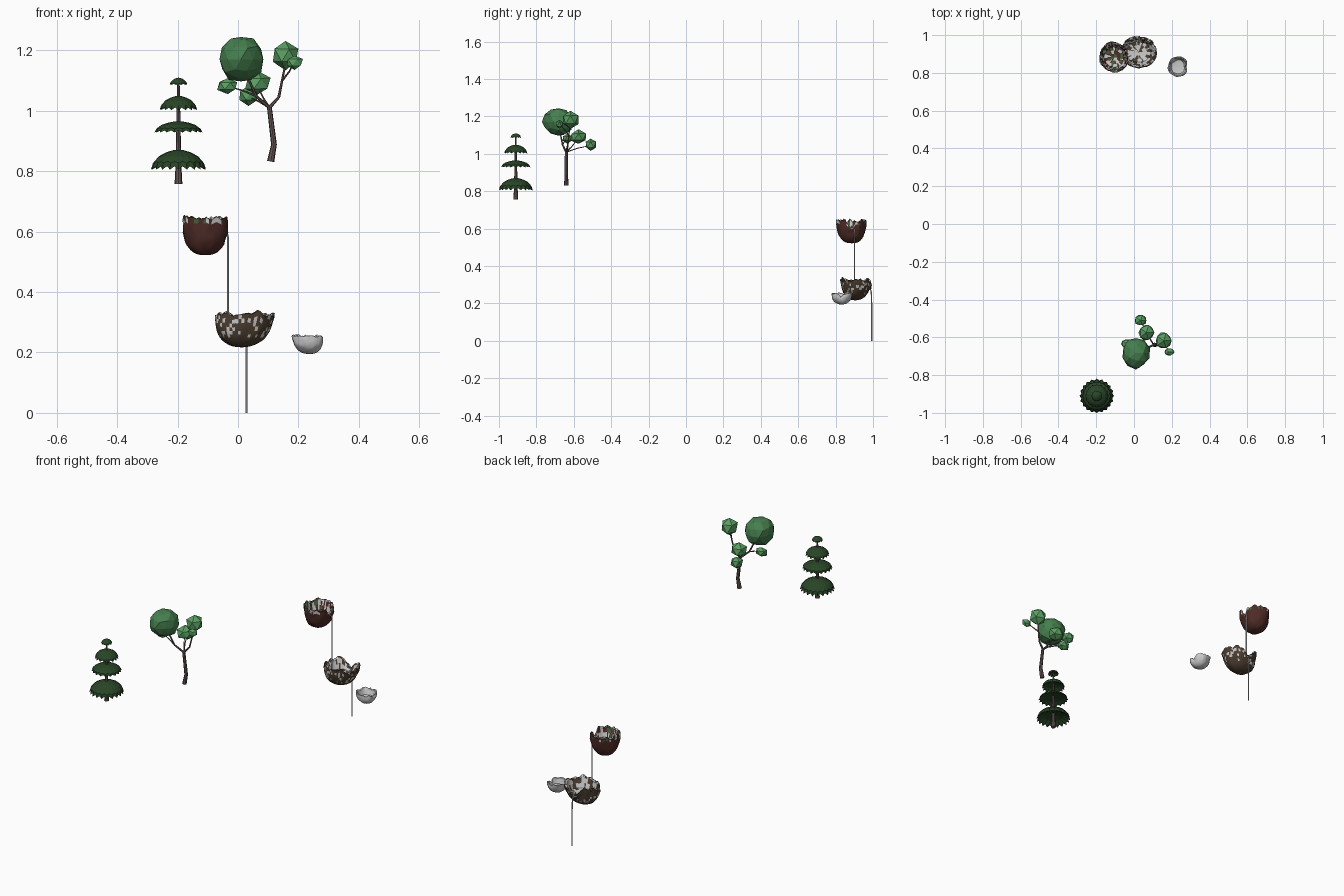
import bpy, bmesh, math, random
from mathutils import Vector, noise

if "Cube" in bpy.data.objects:
    bpy.data.objects.remove(bpy.data.objects["Cube"])

random.seed(4)


def material(name, rgb):
    m = bpy.data.materials.new(name)
    m.diffuse_color = (*rgb, 1)
    m.use_nodes = True
    m.node_tree.nodes["Principled BSDF"].inputs["Base Color"].default_value = m.diffuse_color
    return m


PINE = material("pine_green", (0.022, 0.06, 0.02))
LEAF = material("leaf_green", (0.06, 0.21, 0.075))
LIGHT = material("light_leaf_green", (0.1, 0.34, 0.12))
BARK = material("bark", (0.14, 0.095, 0.09))
RED = material("red_rock", (0.08, 0.025, 0.02))
BROWN = material("brown_rock", (0.075, 0.05, 0.03))
STONE = material("grey_stone", (0.55, 0.55, 0.55))
MOSS = material("moss", (0.06, 0.12, 0.05))


def finish(name, bm, mats=()):
    bmesh.ops.recalc_face_normals(bm, faces=bm.faces)
    me = bpy.data.meshes.new(name)
    bm.to_mesh(me)
    bm.free()
    for m in mats:
        me.materials.append(m)
    ob = bpy.data.objects.new(name, me)
    bpy.context.collection.objects.link(ob)
    return ob


def skin(bm, rings, cap_ends=False):
    n = len(rings[0])
    vs = [[bm.verts.new(p) for p in r] for r in rings]
    for a, b in zip(vs, vs[1:]):
        for i in range(n):
            j = (i + 1) % n
            bm.faces.new((a[i], a[j], b[j], b[i]))
    if cap_ends:
        bm.faces.new(vs[0])
        bm.faces.new(vs[-1])


def tube(name, pts, radii, sides=7, mat=None):
    pts = [Vector(p) for p in pts]
    rings = []
    for i, (p, r) in enumerate(zip(pts, radii)):
        d = (pts[min(i + 1, len(pts) - 1)] - pts[max(i - 1, 0)]).normalized()
        u = d.cross(Vector((0, 1, 0))).normalized() if abs(d.y) < 0.9 else Vector((1, 0, 0))
        v = d.cross(u)
        rings.append([p + r * (math.cos(a) * u + math.sin(a) * v)
                      for a in (2 * math.pi * k / sides for k in range(sides))])
    bm = bmesh.new()
    skin(bm, rings, True)
    return finish(name, bm, [mat] if mat else [])


# Pine: tapered trunk and scalloped foliage tiers
PX, PY = -0.197, -0.91
tube("pine_trunk", [(PX, PY, 0.757), (PX, PY, 0.82), (PX, PY, 1.095)], [0.013, 0.0095, 0.004], 8, BARK)


def pine_tier(name, z, r, h, teeth):
    n = teeth * 2
    rings = []
    # underside first, then over the skirt edge to the top
    for f, g, wave in ((0.05, 0.55, 0), (0.6, 0.35, 0), (1, 0.0, 1), (0.93, 0.32, 0.6),
                       (0.74, 0.62, 0.3), (0.45, 0.85, 0.1), (0.2, 0.97, 0), (0.02, 1, 0)):
        ring = []
        for i in range(n):
            a = 2 * math.pi * i / n
            odd = i % 2
            rr = r * f * (1 - 0.09 * wave * odd)
            ring.append((PX + rr * math.cos(a), PY + rr * math.sin(a), z + h * g + 0.17 * h * wave * odd))
        rings.append(ring)
    bm = bmesh.new()
    skin(bm, rings, True)
    finish(name, bm, [PINE])


for i, (z, r, h, t) in enumerate(((0.805, 0.091, 0.066, 20), (0.928, 0.079, 0.037, 18),
                                  (1.002, 0.062, 0.047, 16), (1.085, 0.029, 0.024, 10))):
    pine_tier(f"pine_tier_{i + 1}", z, r, h, t)

# Broadleaf tree: bent trunk, branches, faceted leaf clumps
FORK = (0.104, -0.64, 1.01)
tube("tree_trunk", [(0.108, -0.64, 0.832), (0.119, -0.64, 0.888), FORK], [0.012, 0.0095, 0.008], 8, BARK)
branches = [
    [FORK, (0.135, -0.632, 1.045), (0.158, -0.62, 1.16)],
    [FORK, (0.06, -0.66, 1.048), (0.015, -0.68, 1.15)],
    [FORK, (0.085, -0.61, 1.04), (0.06, -0.57, 1.09)],
    [FORK, (0.07, -0.58, 1.03), (0.035, -0.51, 1.045)],
    [(0.06, -0.66, 1.048), (0.02, -0.65, 1.065), (-0.03, -0.635, 1.08)],
    [(0.147, -0.627, 1.1), (0.17, -0.65, 1.13), (0.185, -0.675, 1.16)],
]
for i, pts in enumerate(branches):
    k = 0.006 if i < 2 else 0.0035
    tube(f"tree_branch_{i + 1}", pts, [k, k * 0.8, k * 0.5], 6, BARK)


def clump(name, c, s, sub, mat):
    bm = bmesh.new()
    bmesh.ops.create_icosphere(bm, subdivisions=sub, radius=1)
    for v in bm.verts:
        d = v.co * random.uniform(0.9, 1.06)
        v.co = Vector(c) + Vector((d.x * s[0], d.y * s[1], d.z * s[2]))
    finish(name, bm, [mat])


for i, (c, s, sub, m) in enumerate((
        ((0.01, -0.682, 1.17), (0.075, 0.085, 0.078), 2, LEAF),
        ((0.157, -0.618, 1.183), (0.049, 0.05, 0.05), 1, LIGHT),
        ((0.187, -0.677, 1.16), (0.03, 0.022, 0.024), 1, LIGHT),
        ((0.065, -0.575, 1.09), (0.046, 0.048, 0.04), 1, LIGHT),
        ((0.035, -0.51, 1.05), (0.036, 0.032, 0.034), 1, LIGHT),
        ((-0.034, -0.635, 1.082), (0.037, 0.03, 0.028), 1, LIGHT))):
    clump(f"leaf_clump_{i + 1}", c, s, sub, m)


# Floating rock basins: rough bowl, jagged rim, sunken floor, spout notch
def basin(name, c, base, rad, zb, zr, floor, notch, bite, drop, power, mats, pick):
    n, seed = 56, Vector((c[0] * 90, c[1] * 70, zb * 50))
    prof = [(max(0.03, math.sin(t) ** power), 1 - math.cos(t)) for t in
            (math.pi / 2 * k / 12 for k in range(13))]
    prof += [(0.93, 1.02), (0.85, 0.97), (0.77, 0.5 + floor / 2), (0.66, floor + 0.03),
             (0.45, floor), (0.22, floor - 0.02), (0.03, floor - 0.02)]
    rings = []
    for k, (f, g) in enumerate(prof):
        ring = []
        for i in range(n):
            a = 2 * math.pi * i / n
            d = Vector((math.cos(a), math.sin(a), 0))
            off = (a - notch + math.pi) % (2 * math.pi) - math.pi
            near = math.exp(-(off / 0.3) ** 2)
            q = d * 1.6 + Vector((0, 0, g * 1.5)) + seed
            wob = 1 + 0.1 * noise.noise(q) + 0.05 * noise.noise(q * 3) - bite * near * g
            lift = 0.16 * noise.noise(d * 3.5 + seed) + 0.07 * noise.noise(d * 9 + seed)
            high = max(0, g - floor) / (1 - floor)
            z = zb + (zr - zb) * (g + high * (lift - drop * near))
            cx, cy = base[0] + (c[0] - base[0]) * g, base[1] + (c[1] - base[1]) * g
            if k > 12:
                cx, cy = c
            ring.append((cx + rad[0] * f * wob * d.x, cy + rad[1] * f * wob * d.y, z))
        rings.append(ring)
    bm = bmesh.new()
    skin(bm, rings, True)
    bm.faces.ensure_lookup_table()
    for i, face in enumerate(bm.faces):
        row = i // n
        face.material_index = pick(row, noise.noise(face.calc_center_median() * 75))
    ob = finish(name, bm, mats)
    bpy.ops.object.select_all(action='DESELECT')
    bpy.context.view_layer.objects.active = ob
    ob.select_set(True)
    bpy.ops.object.shade_smooth_by_angle(angle=math.radians(30))


basin("upper_basin", (-0.105, 0.883), (-0.108, 0.885), (0.08, 0.08), 0.522, 0.643, 0.55,
      0.0, 0.12, 0.35, 0.72, [RED, STONE, MOSS],
      lambda row, v: 0 if row < 11 else (1 if v > 0.12 else 2 if v < -0.2 else 0))
basin("middle_basin", (0.024, 0.91), (0.012, 0.905), (0.098, 0.084), 0.217, 0.325, 0.5,
      math.pi / 2, 0.08, 0.35, 0.85, [BROWN, STONE],
      lambda row, v: int(v > (0.22 if row < 13 else -0.05)) if row > 5 else 0)
basin("lower_basin", (0.234, 0.832), (0.236, 0.832), (0.054, 0.053), 0.195, 0.254, 0.45,
      0.0, 0.3, 0.3, 0.8, [STONE], lambda row, v: 0)

# Thin falls of water between the basins
tube("upper_waterfall", [(-0.05, 0.9, 0.6), (-0.037, 0.9, 0.595), (-0.033, 0.9, 0.58), (-0.033, 0.9, 0.29)],
     [0.0035] * 4, 6)
tube("lower_waterfall", [(0.028, 0.96, 0.293), (0.028, 0.98, 0.288), (0.028, 0.99, 0.265), (0.028, 0.993, 0.2), (0.028, 0.993, 0.0)],
     [0.0035] * 5, 6)
